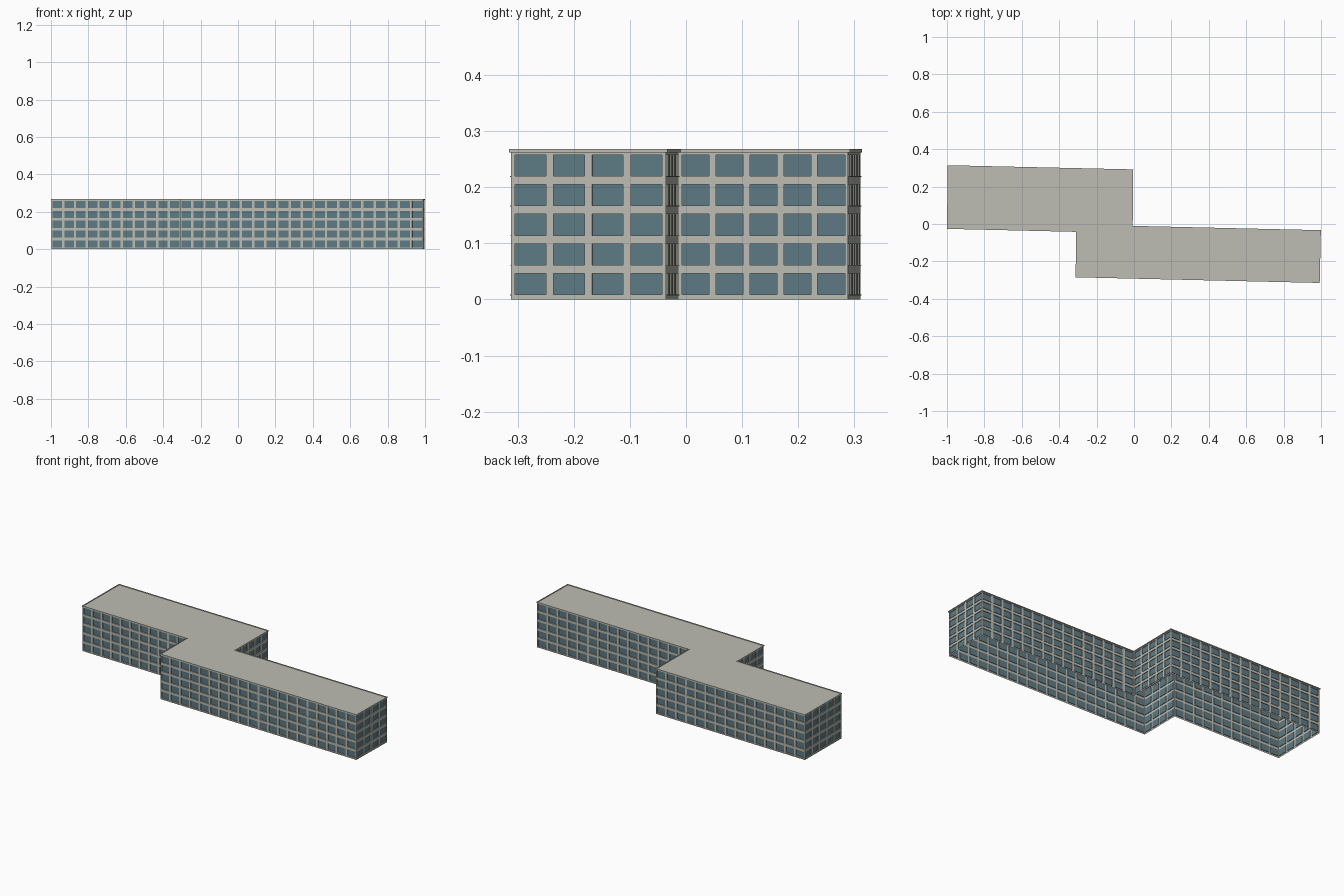
import bpy, bmesh
from mathutils import Vector

cube = bpy.data.objects.get("Cube")
if cube:
    bpy.data.objects.remove(cube, do_unlink=True)


def material(name, rgb):
    m = bpy.data.materials.new(name)
    m.use_nodes = True
    color = (*rgb, 1)
    m.diffuse_color = color
    bsdf = next(n for n in m.node_tree.nodes if n.type == 'BSDF_PRINCIPLED')
    bsdf.inputs["Base Color"].default_value = color
    return m


concrete = material("pale concrete", (0.51, 0.51, 0.46))
glass = material("blue grey glass", (0.11, 0.195, 0.23))

# Stepped footprint, counterclockwise
outline = [Vector(p) for p in (
    (-0.997, -0.023), (-0.307, -0.039), (-0.309, -0.282), (0.99, -0.312),
    (0.996, -0.036), (-0.010, -0.013), (-0.007, 0.289), (-0.993, 0.311))]
FLOORS, PITCH, SILL, GLASS_H = 5, 0.0527, 0.009, 0.0375
WALL_TOP, TOP, RECESS = 0.262, 0.268, 0.004


def finish(bm, name, *mats):
    mesh = bpy.data.meshes.new(name)
    bm.to_mesh(mesh)
    bm.free()
    for m in mats:
        mesh.materials.append(m)
    obj = bpy.data.objects.new(name, mesh)
    bpy.context.collection.objects.link(obj)
    return obj


def outward(a, b):
    u = (b - a).normalized()
    return Vector((u.y, -u.x))


def offset(points, d):
    """Mitred offset of the footprint; positive d goes outward."""
    result = []
    for i, p in enumerate(points):
        n1 = outward(points[i - 1], p)
        n2 = outward(p, points[(i + 1) % len(points)])
        result.append(p + (n1 + n2) * d / (1 + n1.dot(n2)))
    return result


# Height breaks: odd intervals hold glass
levels = [0]
for f in range(FLOORS):
    levels += [SILL + f * PITCH, SILL + f * PITCH + GLASS_H]
levels.append(WALL_TOP)


def facade(name, a, b):
    count = round((b - a).length / 0.065)
    breaks = [0]
    for i in range(count):
        breaks += [(i + 0.1) / count, (i + 0.9) / count]
    breaks.append(1)
    bm = bmesh.new()
    grid = [[bm.verts.new((*a.lerp(b, t), z)) for t in breaks] for z in levels]
    panes = []
    for j in range(len(levels) - 1):
        for i in range(len(breaks) - 1):
            face = bm.faces.new((grid[j][i], grid[j][i + 1],
                                 grid[j + 1][i + 1], grid[j + 1][i]))
            if i % 2 and j % 2:
                panes.append(face)
    bm.normal_update()
    # Push the panes back, leaving reveals around them
    bmesh.ops.inset_individual(bm, faces=panes, thickness=0, depth=-RECESS)
    for face in panes:
        face.material_index = 1
    # Thin projecting sill under each pane
    n = outward(a, b) * 0.002
    for i in range(1, len(breaks) - 1, 2):
        p, q = a.lerp(b, breaks[i]), a.lerp(b, breaks[i + 1])
        for z in levels[1:-1:2]:
            rings = [[bm.verts.new((*c, h)) for c in (p, q, q + n, p + n)]
                     for h in (z - 0.0015, z)]
            bm.faces.new(rings[1][::-1])
            bm.faces.new(rings[0])
            for k in range(1, 4):
                m = (k + 1) % 4
                bm.faces.new((rings[0][m], rings[0][k], rings[1][k], rings[1][m]))
    finish(bm, name, concrete, glass)


names = ("right_wing_front", "front_step", "left_wing_front", "left_end",
         "left_wing_back", "back_step", "right_wing_back", "right_end")
for i, name in enumerate(names):
    facade(name + "_wall", outline[i], outline[(i + 1) % len(outline)])

# Roof deck with a projecting cornice and low rim
bm = bmesh.new()
profile = ((0, WALL_TOP), (0.003, WALL_TOP), (0.003, TOP), (-0.002, TOP), (-0.002, TOP - 0.003))
rings = [[bm.verts.new((*p, z)) for p in offset(outline, d)] for d, z in profile]
size = len(outline)
for lower, upper in zip(rings, rings[1:]):
    for i in range(size):
        j = (i + 1) % size
        bm.faces.new((lower[i], lower[j], upper[j], upper[i]))
bm.faces.new(rings[-1])
finish(bm, "roof_and_cornice", concrete)
